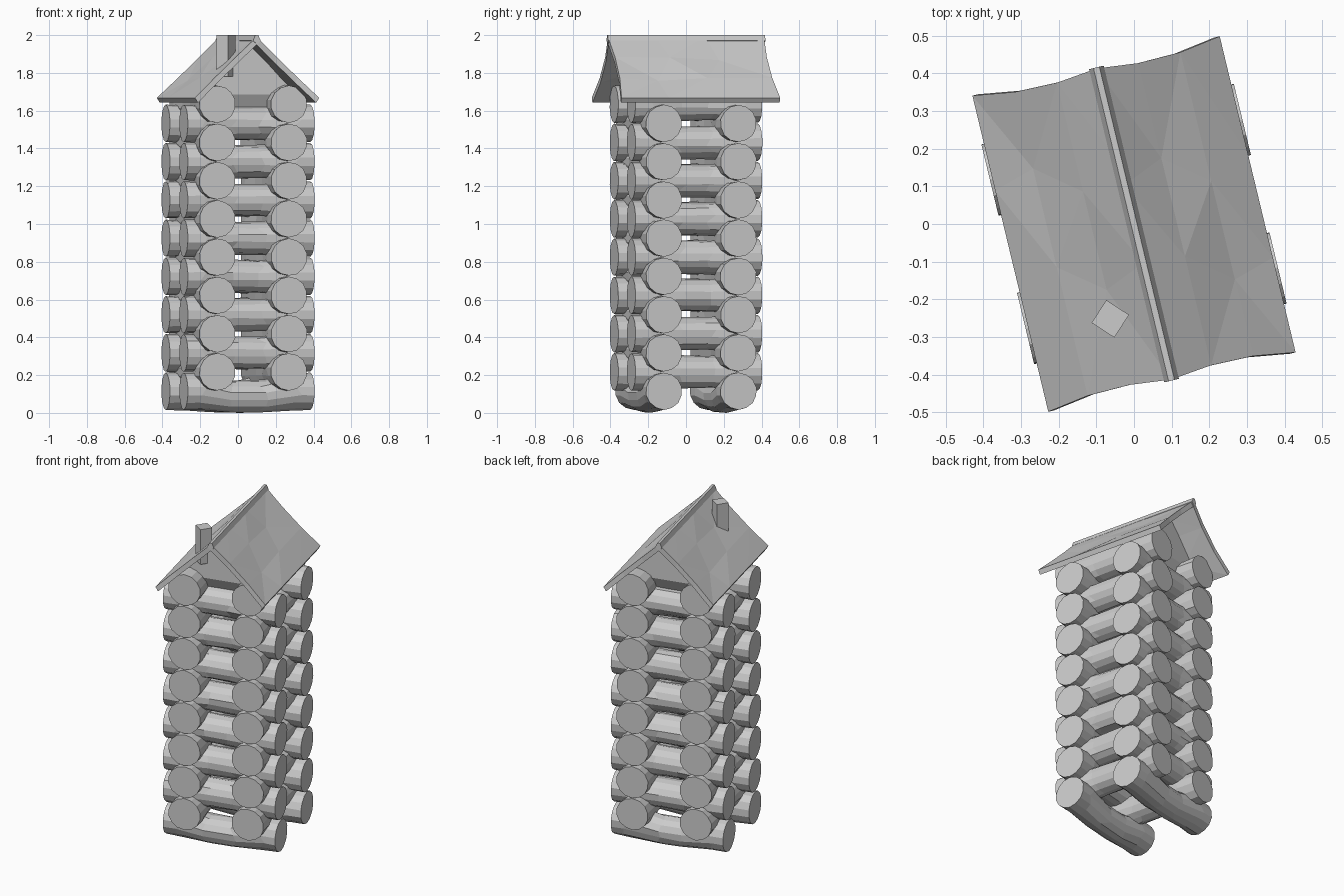
import bpy, bmesh, math, random
from mathutils import Matrix, Vector

if "Cube" in bpy.data.objects:
    bpy.data.objects.remove(bpy.data.objects["Cube"])

random.seed(4)
TURN = Matrix.Rotation(math.radians(13.5), 4, 'Z')   # whole cabin is turned


def finish(bm, name, turn=TURN):
    bmesh.ops.recalc_face_normals(bm, faces=bm.faces)
    bm.transform(turn)
    me = bpy.data.meshes.new(name)
    bm.to_mesh(me)
    bm.free()
    ob = bpy.data.objects.new(name, me)
    bpy.context.collection.objects.link(ob)
    return ob


def log(name, along, offset, z, droop=0.0):
    """Rough hewn log: round flat ends, lumpy narrower waist."""
    sides, half, rad = 14, 0.345, 0.1
    bm = bmesh.new()
    rings = []
    for t, s in ((-1, 1), (-.72, 1), (-.25, .88), (.2, .88), (.72, 1), (1, 1)):
        inner = abs(t) < .9
        ring = []
        for i in range(sides):
            a = 2 * math.pi * (i + .5) / sides
            r = rad * s * (random.uniform(.93, 1.03) if inner else random.uniform(.97, 1.0))
            l = half * t + (random.uniform(-.03, .03) if inner else 0)
            c = offset + r * math.cos(a)
            h = z + r * math.sin(a) - (droop if abs(t) < .5 else 0)
            h = max(h, 0.0)
            ring.append(bm.verts.new((l, c, h) if along == 'x' else (c, l, h)))
        rings.append(ring)
    for a, b in zip(rings, rings[1:]):
        for i in range(sides):
            j = (i + 1) % sides
            bm.faces.new((a[i], a[j], b[j], b[i]))
    bm.faces.new(rings[0])
    bm.faces.new(rings[-1])
    finish(bm, name)


# Log walls: two crossing stacks
for n in range(8):
    for side, label in ((-1, "a"), (1, "b")):
        log(f"cross_log_{n}_{label}", 'x', side * .203, .115 + n * .2025,
            .028 if n == 0 else 0)
        log(f"long_log_{n}_{label}", 'y', side * .195, .217 + n * .2025)


# Roof slopes: dented panels whose end edges bow inwards
def roof(side, name):
    bm = bmesh.new()
    us = ((0, .425), (.33, .413), (.67, .415), (1, .432))
    vs = (-1, -.4, .25, 1)
    grid = []
    for iu, (u, half) in enumerate(us):
        row = []
        for iv, v in enumerate(vs):
            x, y, z = .338 * u, half * v, 1.99 - .322 * u
            if 0 < iu < 3 and 0 < iv < 3:
                z -= .016 if (iu + iv) % 2 else .002
                y += .05 if iu == 1 else -.04
            row.append(bm.verts.new((side * x, y * side, z)))
        grid.append(row)
    for i in range(3):
        for j in range(3):
            bm.faces.new((grid[i][j], grid[i + 1][j],
                          grid[i + 1][j + 1], grid[i][j + 1]))
    bmesh.ops.triangulate(bm, faces=bm.faces)
    # thickness
    geo = bmesh.ops.extrude_face_region(bm, geom=bm.faces[:])
    new = [v for v in geo["geom"] if isinstance(v, bmesh.types.BMVert)]
    bmesh.ops.translate(bm, verts=new, vec=(-side * .016, 0, -.026))
    finish(bm, name)


roof(1, "roof_right")
roof(-1, "roof_left")


def prism(name, profile, y0, y1):
    bm = bmesh.new()
    f = [bm.verts.new((x, y0, z)) for x, z in profile]
    b = [bm.verts.new((x, y1, z)) for x, z in profile]
    bm.faces.new(f)
    bm.faces.new(b)
    n = len(f)
    for i in range(n):
        bm.faces.new((f[i], f[(i + 1) % n], b[(i + 1) % n], b[i]))
    return bm


# Ridge cap
finish(prism("ridge", [(-.02, 1.972), (-.008, 2.0), (.008, 2.0), (.02, 1.972), (0, 1.95)],
             -.428, .428), "ridge_cap")

# Gable block filling the attic, with an undercut lower edge
finish(prism("gable", [(-.285, 1.685), (.285, 1.685), (0, 1.965)], -.25, .25), "gable_block")
bm = bmesh.new()
bmesh.ops.create_cube(bm, size=1)
for v in bm.verts:
    k = .25 if v.co.z > 0 else .20
    v.co = Vector((math.copysign(.2, v.co.x), math.copysign(k, v.co.y),
                   1.685 if v.co.z > 0 else 1.59))
finish(bm, "gable_sill")

# Chimney
bm = bmesh.new()
bmesh.ops.create_cube(bm, size=1)
bm.transform(Matrix.Translation((-.063, -.252, 1.89))
             @ Matrix.Rotation(math.radians(-33), 4, 'Z')
             @ Matrix.Diagonal((.072, .072, .22, 1)))
finish(bm, "chimney", Matrix.Identity(4))
